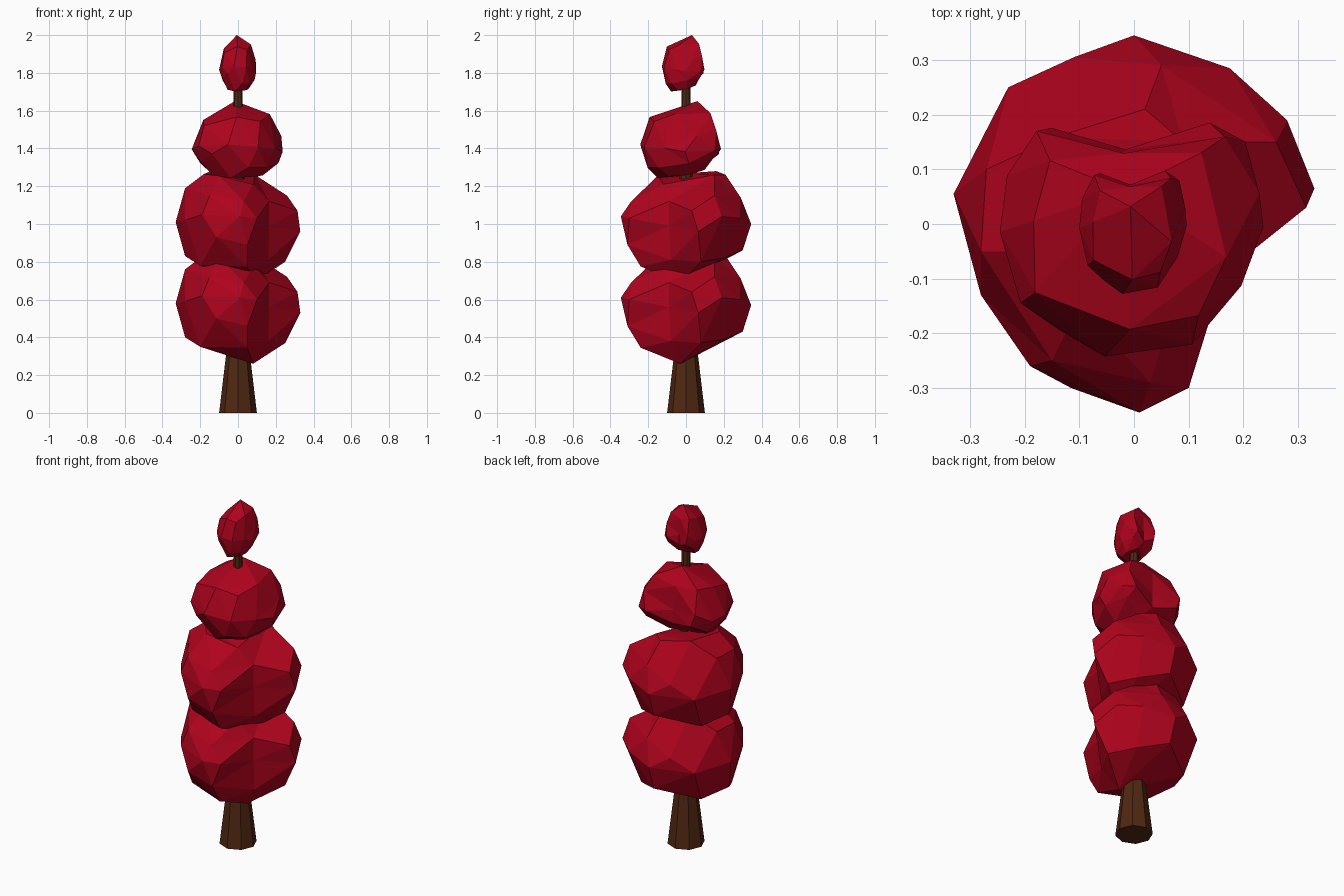
import bpy, bmesh, math
from mathutils import Vector, Matrix

if "Cube" in bpy.data.objects:
    bpy.data.objects.remove(bpy.data.objects["Cube"])

def material(name, rgb):
    m = bpy.data.materials.new(name)
    m.diffuse_color = (*rgb, 1)
    m.use_nodes = True
    m.node_tree.nodes["Principled BSDF"].inputs["Base Color"].default_value = m.diffuse_color
    return m

red = material("red_leaves", (0.43, 0.001, 0.012))
brown = material("bark", (0.08, 0.021, 0.006))

def add_object(name, bm, mat):
    bmesh.ops.recalc_face_normals(bm, faces=bm.faces)
    me = bpy.data.meshes.new(name)
    bm.to_mesh(me)
    bm.free()
    me.materials.append(mat)
    ob = bpy.data.objects.new(name, me)
    bpy.context.collection.objects.link(ob)
    return ob

# Faceted leaf clump around its own centre, with a valley at +x -y
CLUMP = [
    # middle band
    (-.33, .055, .02), (0, .345, .01), (.01, -.345, .05), (.33, .065, -.03),
    (.315, .03, .08), (.28, .19, .05), (.175, .285, .04), (-.23, .25, 0),
    (-.11, .305, .08), (-.28, -.13, .03), (-.19, -.26, .06), (-.115, -.30, -.06),
    (.10, -.30, .04), (.165, -.09, 0),
    # upper band and crown
    (-.14, .16, .29), (-.18, -.05, .275), (-.10, -.15, .265), (.09, .15, .27),
    (.02, .21, .27), (-.27, .10, .20), (.26, .15, .16), (.05, .29, .15),
    (-.28, -.05, .20), (-.15, -.25, .16), (.165, -.09, .13), (.03, -.29, .13),
    (.08, -.12, .22),
    # underside
    (-.28, 0, -.16), (-.21, .16, -.19), (-.02, .20, -.18), (.08, -.03, -.30),
    (0, .30, -.13), (.05, -.24, -.215), (.05, -.31, -.10), (.25, .08, -.19),
    (-.20, -.14, -.21), (.15, .20, -.17), (.16, -.08, -.18),
]

def clump(name, z, turn=0, sx=1, sy=1, crown=1, base=1):
    # crown and base scale the two ends in z (negative turns the clump over)
    # Triangulate on the unit sphere, then move each point to its true place
    bm = bmesh.new()
    true_place = {bm.verts.new(Vector(p).normalized()): Vector(p) for p in CLUMP}
    bmesh.ops.convex_hull(bm, input=bm.verts[:])
    for v, p in true_place.items():
        v.co = (p.x, p.y, p.z * (crown if p.z > 0 else base))
    bmesh.ops.recalc_face_normals(bm, faces=bm.faces)
    bmesh.ops.dissolve_limit(bm, angle_limit=math.radians(4),
                             verts=bm.verts[:], edges=bm.edges[:])
    bm.transform(Matrix.Translation((0, 0, z)) @ Matrix.Diagonal((sx, sy, 1, 1))
                 @ Matrix.Rotation(math.radians(turn), 4, 'Z'))
    return add_object(name, bm, red)

clump("leaves_bottom", 0.56)
clump("leaves_middle", 0.99)
clump("leaves_upper", 1.42, 125, 0.735, 0.73, -0.61, -0.77)
clump("leaves_top", 1.835, 125, 0.30, 0.385, -0.46, -0.55)

# Eight-sided tapering trunk
bm = bmesh.new()
SIDES = 8
rings = []
for z, r in [(0, .10), (.36, .057), (1.2, .035), (1.80, .021)]:
    rings.append([bm.verts.new((r * math.cos(2 * math.pi * i / SIDES),
                                r * math.sin(2 * math.pi * i / SIDES), z))
                  for i in range(SIDES)])
for a, b in zip(rings, rings[1:]):
    for i in range(SIDES):
        j = (i + 1) % SIDES
        bm.faces.new((a[i], a[j], b[j], b[i]))
bm.faces.new(rings[0])
bm.faces.new(rings[-1])
add_object("trunk", bm, brown)
